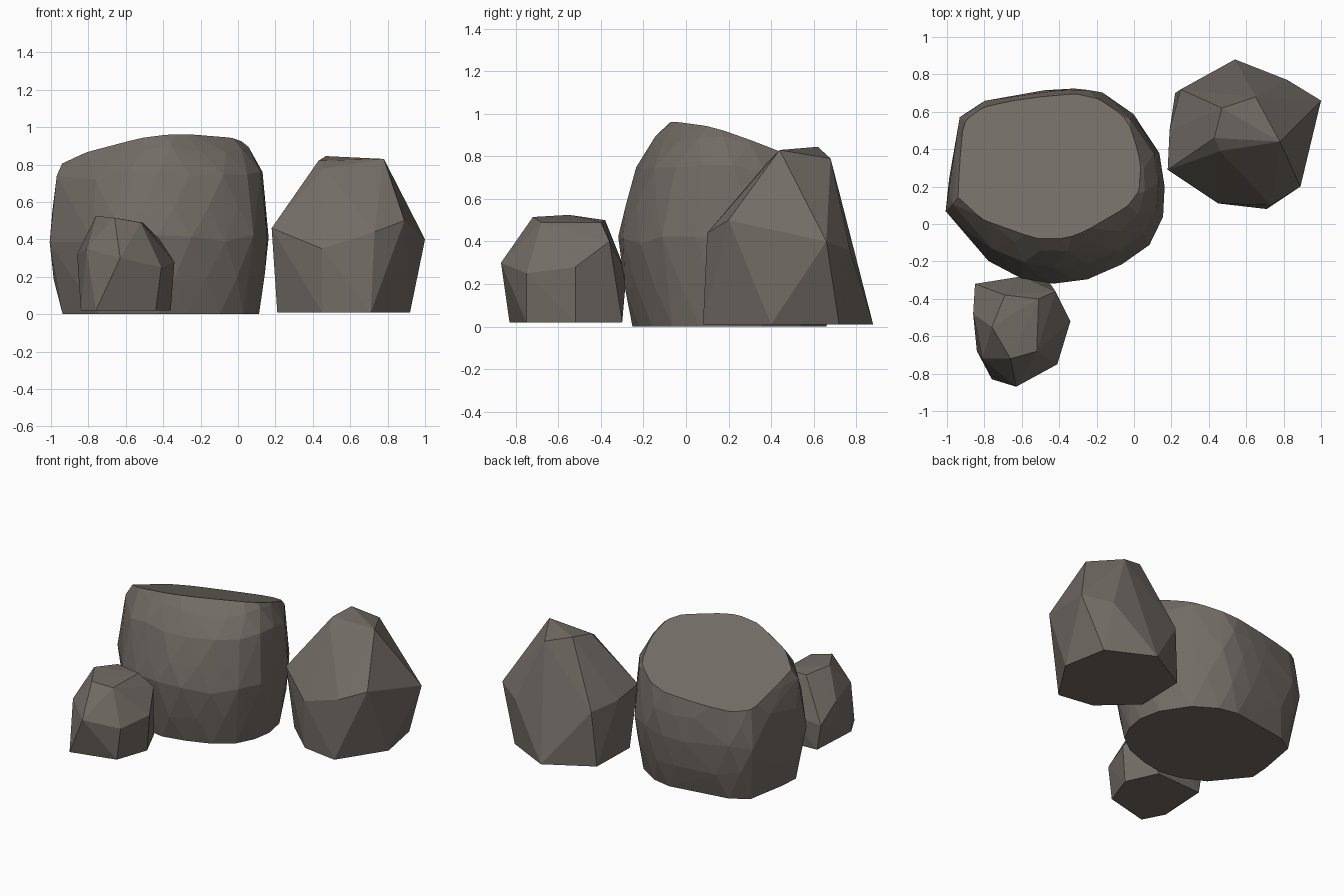
import bpy
import bmesh
import math
import random
from mathutils import Vector

random.seed(4)

default_cube = bpy.data.objects.get("Cube")
if default_cube:
    bpy.data.objects.remove(default_cube, do_unlink=True)

# One stone colour for every rock
stone = bpy.data.materials.new("stone_grey")
stone.use_nodes = True
colour = (0.17, 0.15, 0.13, 1)
stone.diffuse_color = colour
shader = stone.node_tree.nodes["Principled BSDF"]
shader.inputs["Base Color"].default_value = colour
shader.inputs["Roughness"].default_value = 0.9


def make_rock(name, points, cut=None):
    """Wrap corner points in a faceted shell, optionally sliced flat by a plane."""
    bm = bmesh.new()
    for point in points:
        bm.verts.new(point)
    hull = bmesh.ops.convex_hull(bm, input=bm.verts[:])
    unused = {item for item in hull["geom_interior"] + hull["geom_unused"]
              if isinstance(item, bmesh.types.BMVert)}
    bmesh.ops.delete(bm, geom=list(unused), context="VERTS")
    if cut:
        origin, normal = cut
        bmesh.ops.bisect_plane(bm, geom=bm.verts[:] + bm.edges[:] + bm.faces[:],
                               plane_co=origin, plane_no=normal, clear_outer=True)
        rim = [edge for edge in bm.edges if edge.is_boundary]
        bmesh.ops.contextual_create(bm, geom=rim)
    bmesh.ops.dissolve_limit(bm, angle_limit=math.radians(1),
                             verts=bm.verts[:], edges=bm.edges[:])
    bmesh.ops.recalc_face_normals(bm, faces=bm.faces[:])
    mesh = bpy.data.meshes.new(name)
    bm.to_mesh(mesh)
    bm.free()
    mesh.materials.append(stone)
    rock = bpy.data.objects.new(name, mesh)
    bpy.context.collection.objects.link(rock)
    return rock


# Boulder: widest outline, repeated at several heights with a little roughness
outline = [Vector(p) for p in (
    (-1, .07), (-.99, .24), (-.93, .57), (-.8, .66), (-.6, .68), (-.48, .71),
    (-.32, .73), (-.17, .7), (0, .59), (.14, .38), (.17, .2), (.15, .04),
    (.08, -.11), (-.06, -.22), (-.25, -.29), (-.43, -.32), (-.6, -.29),
    (-.78, -.2))]
middle = Vector((-.41, .2))
# Each ring: height, width scale, depth scale, shift to the back
rings = [(0, .9, .86, 0), (.2, .96, .95, 0), (.4, 1, 1, 0), (.57, .98, .96, .01),
         (.74, .94, .87, .02), (.88, .81, .73, .03), (.99, .58, .5, .03)]
boulder_points = []
for level, (height, wide, deep, shift) in enumerate(rings):
    for i, corner in enumerate(outline):
        # Stagger every other ring so the facets become triangles
        if level % 2:
            corner = corner.lerp(outline[(i + 1) % len(outline)], .5) * 1.01
        offset = corner - middle
        rough = 1 + random.uniform(-.012, .012)
        lift = random.uniform(-.025, .025) if level else 0
        boulder_points.append((middle.x + offset.x * wide * rough,
                               middle.y + offset.y * deep * rough + shift,
                               height + lift))
sloping_top = (Vector((-.32, -.07, .965)), Vector((-.133, .363, 1)))
make_rock("large_boulder", boulder_points, sloping_top)

# Tall pointed rock
make_rock("tall_rock", [
    # crown
    (.78, .44, .83), (.47, .62, .845), (.65, .68, .79), (.43, .46, .82),
    (.46, .39, .78),
    # waist
    (.18, .29, .46), (1, .66, .4), (.89, .2, .5), (.73, .1, .44),
    (.45, .11, .35), (.82, .77, .36), (.19, .5, .42), (.25, .72, .4),
    # foot
    (.21, .34, .01), (.45, .12, .01), (.71, .08, .01), (.92, .4, .01),
    (.86, .72, .01), (.54, .88, .01), (.22, .7, .01)])

# Small low rock
make_rock("small_rock", [
    # crown
    (-.66, -.72, .515), (-.76, -.55, .525), (-.52, -.68, .49),
    (-.51, -.4, .49), (-.69, -.38, .5),
    # waist
    (-.63, -.87, .3), (-.41, -.75, .25), (-.34, -.52, .28), (-.42, -.36, .4),
    (-.86, -.48, .32), (-.81, -.72, .35), (-.85, -.32, .2), (-.6, -.28, .25),
    # foot
    (-.84, -.68, .02), (-.76, -.83, .02), (-.44, -.75, .02), (-.36, -.52, .02),
    (-.46, -.3, .02), (-.82, -.32, .02)])
